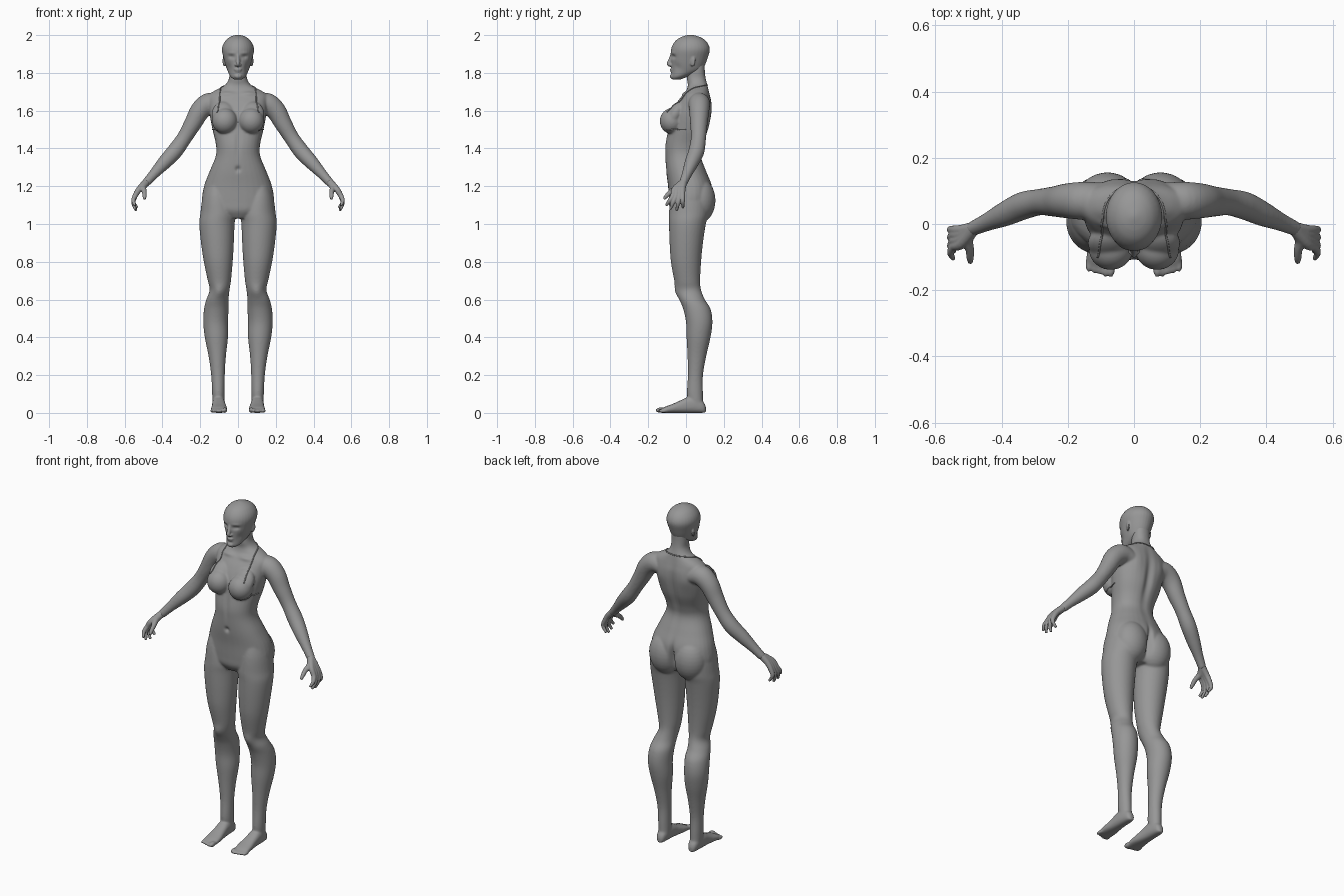
import bpy, bmesh, math
from mathutils import Vector, Matrix

cube = bpy.data.objects.get("Cube")
if cube:
    bpy.data.objects.remove(cube, do_unlink=True)

SIDES = 32
grey = bpy.data.materials.new("plain_grey")
grey.use_nodes = True
COLOR = (0.31, 0.31, 0.31, 1)
grey.diffuse_color = COLOR
grey.node_tree.nodes["Principled BSDF"].inputs["Base Color"].default_value = COLOR


def spline(rows, steps=5):
    """Resample rows of numbers with a Catmull-Rom curve."""
    out = []
    for i in range(len(rows) - 1):
        a, b, c, d = (rows[max(0, min(len(rows) - 1, i + k))] for k in (-1, 0, 1, 2))
        for s in range(steps):
            t = s / steps
            out.append([q + t / 2 * (r - p + t * (2 * p - 5 * q + 4 * r - e
                        + t * (3 * (q - r) + e - p)))
                        for p, q, r, e in zip(a, b, c, d)])
    return out + [list(rows[-1])]


def skin(bm, rings):
    """Bridge rings of points into a closed skin."""
    loops = [[bm.verts.new(p) for p in ring] for ring in rings]
    for a, b in zip(loops, loops[1:]):
        for i in range(len(a)):
            j = (i + 1) % len(a)
            bm.faces.new((a[i], a[j], b[j], b[i]))
    bm.faces.new(loops[0][::-1])
    bm.faces.new(loops[-1])


def oval(center, u, v, power=0.9):
    pts = []
    for i in range(SIDES):
        a = 2 * math.pi * i / SIDES
        c, s = math.cos(a), math.sin(a)
        pts.append(center + u * math.copysign(abs(c) ** power, c)
                   + v * math.copysign(abs(s) ** power, s))
    return pts


def column(bm, rows, power=0.9):
    """Upright part: rows of height, x range, y range."""
    skin(bm, [oval(Vector(((x0 + x1) / 2, (y0 + y1) / 2, z)),
                   Vector(((x1 - x0) / 2, 0, 0)), Vector((0, (y1 - y0) / 2, 0)), power)
              for z, x0, x1, y0, y1 in spline(rows)])


def tube(bm, rows, steps=5):
    """Round limb: rows of x, y, z, radius."""
    pts = spline(rows, steps)
    centers = [Vector(p[:3]) for p in pts]
    rings = []
    for i, p in enumerate(pts):
        way = centers[min(i + 1, len(pts) - 1)] - centers[max(i - 1, 0)]
        u = way.cross(Vector((0.3, 1, 0.2))).normalized()
        v = way.cross(u).normalized()
        rings.append(oval(centers[i], u * p[3], v * p[3], 1))
    skin(bm, rings)


def ball(bm, center, size, axis="Z", turn=0):
    bmesh.ops.create_uvsphere(bm, u_segments=SIDES, v_segments=16, radius=1, matrix=(
        Matrix.Translation(center) @ Matrix.Rotation(turn, 4, axis)
        @ Matrix.Diagonal((*size, 1))))


def finish(name, bm, voxel=None, smooth=0):
    """Mirror the part across x, fuse it into one skin and smooth it."""
    bmesh.ops.recalc_face_normals(bm, faces=bm.faces)
    mesh = bpy.data.meshes.new(name)
    bm.to_mesh(mesh)
    bm.free()
    obj = bpy.data.objects.new(name, mesh)
    bpy.context.collection.objects.link(obj)
    mesh.materials.append(grey)
    mods = obj.modifiers
    mods.new("mirror", "MIRROR").use_mirror_merge = False
    if voxel:
        fuse = mods.new("fuse", "REMESH")
        fuse.mode, fuse.voxel_size = "VOXEL", voxel
        soft = mods.new("soft", "SMOOTH")
        soft.factor, soft.iterations = 0.5, smooth
    bpy.context.view_layer.objects.active = obj
    for mod in [m.name for m in mods]:
        bpy.ops.object.modifier_apply(modifier=mod)
    for poly in obj.data.polygons:
        poly.use_smooth = True
        poly.material_index = 0
    return obj


def sculpt(obj, center, size, push):
    """Push the skin softly around a point, on both sides."""
    for v in obj.data.vertices:
        d = [(a - b) / s for a, b, s in zip((abs(v.co.x), v.co.y, v.co.z), center, size)]
        fall = math.exp(-sum(k * k for k in d))
        side = 1 if v.co.x >= 0 else -1
        v.co += Vector((push[0] * side, push[1], push[2])) * fall


# Torso and neck
bm = bmesh.new()
torso = [(1.03, .08, -.06, .08), (1.07, .16, -.085, .115), (1.12, .19, -.09, .135),
         (1.2, .18, -.095, .138), (1.28, .15, -.105, .108), (1.36, .118, -.11, .08),
         (1.42, .117, -.11, .09), (1.5, .135, -.095, .12), (1.58, .15, -.08, .135),
         (1.64, .155, -.05, .136), (1.68, .155, -.02, .128), (1.705, .125, 0, .122),
         (1.735, .07, .01, .115), (1.77, .048, .005, .105), (1.81, .046, .01, .1),
         (1.86, .045, .02, .1)]
column(bm, [(z, -w, w, f, b) for z, w, f, b in torso])

# Legs
column(bm, [(1.24, .06, .155, -.06, .08), (1.15, .035, .186, -.082, .115),
            (1.06, .012, .199, -.09, .12),
            (1, .018, .205, -.09, .105), (.9, .022, .196, -.087, .09),
            (.8, .028, .181, -.08, .08), (.7, .037, .16, -.062, .075),
            (.65, .045, .15, -.052, .08), (.6, .05, .168, -.035, .1),
            (.55, .05, .18, -.015, .13), (.48, .053, .184, 0, .14),
            (.4, .053, .176, .003, .13), (.3, .064, .156, .008, .107),
            (.2, .07, .142, .01, .09), (.1, .071, .137, .005, .09),
            (.05, .072, .134, .02, .09)], 1)

# Feet with toes
foot = [(.105, .09, .115, .035), (.09, .078, .128, .06), (.05, .071, .135, .085),
        (.01, .068, .137, .084), (-.03, .064, .138, .066), (-.07, .058, .142, .048),
        (-.11, .058, .144, .033), (-.13, .064, .134, .022)]
skin(bm, [oval(Vector(((a + b) / 2, y, top / 2)), Vector(((b - a) / 2, 0, 0)),
               Vector((0, 0, top / 2)), .8) for y, a, b, top in spline(foot)])
for i in range(5):
    r = .015 if i == 0 else .011
    ball(bm, (.07 + .0168 * i, -.135 + .0035 * i * (i > 1), r), (r * .9, .027, r))

# Buttocks and chest
ball(bm, (.08, .07, 1.125), (.095, .086, .12))
ball(bm, (.07, -.075, 1.545), (.067, .064, .068))
ball(bm, (.078, -.058, 1.58), (.062, .04, .075), "X", -.5)

# Arms
tube(bm, [(.09, .07, 1.63, .05), (.15, .07, 1.638, .057), (.2, .07, 1.6, .053),
          (.24, .068, 1.53, .046), (.285, .066, 1.455, .04), (.335, .055, 1.385, .042),
          (.39, .03, 1.325, .037), (.445, .005, 1.265, .027), (.49, -.015, 1.215, .022)])
body = finish("body", bm, .005, 12)
sculpt(body, (0, .13, 1.5), (.022, .06, .16), (0, -.014, 0))
sculpt(body, (0, .15, 1.12), (.014, .07, .08), (0, -.03, 0))
sculpt(body, (0, -.12, 1.29), (.013, .03, .014), (0, .014, 0))
sculpt(body, (0, -.11, 1.43), (.014, .03, .07), (0, .006, 0))
sculpt(body, (.09, .14, 1.6), (.04, .04, .06), (0, .008, 0))
sculpt(body, (.06, -.01, 1.69), (.04, .04, .012), (0, -.008, .003))
sculpt(body, (.1, -.05, .64), (.03, .03, .035), (0, -.008, 0))

# Head with nose, lips, chin and ears
bm = bmesh.new()
head = [(1.765, .02, -.074, -.03), (1.78, .04, -.078, .01), (1.81, .055, -.077, .08),
        (1.84, .066, -.078, .1), (1.88, .077, -.08, .115), (1.92, .085, -.08, .126),
        (1.95, .079, -.07, .119), (1.975, .062, -.05, .099), (1.99, .042, -.025, .073),
        (1.998, .022, 0, .048), (2.002, .005, .018, .03)]
column(bm, [(z, -w, w, f, b) for z, w, f, b in head], 1)
tube(bm, [(0, -.074, 1.9, .008), (0, -.085, 1.865, .01), (0, -.091, 1.848, .011),
          (0, -.08, 1.84, .01)])
ball(bm, (.01, -.082, 1.842), (.009, .009, .007))
ball(bm, (0, -.075, 1.818), (.021, .011, .006))
ball(bm, (0, -.073, 1.809), (.018, .011, .006))
ball(bm, (0, -.074, 1.782), (.02, .012, .013))
ball(bm, (.073, .035, 1.862), (.007, .016, .029), turn=-.4)
face = finish("head", bm, .004, 5)
sculpt(face, (.034, -.07, 1.886), (.018, .03, .011), (0, .009, 0))
sculpt(face, (.036, -.065, 1.905), (.024, .02, .008), (0, -.003, 0))
sculpt(face, (.05, -.05, 1.83), (.016, .03, .02), (-.003, .002, 0))

# Hands: each finger runs from the wrist through its knuckle
bm = bmesh.new()
wrist = (.485, -.013, 1.222, .02)
for y, tip_x, tip_y, tip_z in [(-.018, .532, -.016, 1.085), (-.034, .538, -.05, 1.07),
                               (-.052, .543, -.084, 1.077), (-.069, .545, -.106, 1.098)]:
    tube(bm, [wrist, (.522, y * .8 - .004, 1.185, .016), (.544, y, 1.15, .0135),
              (.554, (y + tip_y) / 2, (1.15 + tip_z) / 2, .0105), (tip_x, tip_y, tip_z, .007)])
tube(bm, [wrist, (.503, -.045, 1.195, .018), (.496, -.078, 1.172, .013),
          (.495, -.102, 1.15, .011), (.494, -.117, 1.132, .007)])
finish("hands", bm, .0035, 2)

# Neck straps and chest band lie on the skin
for name, path in [("neck_straps", [(.108, -.1, 1.59), (.1, -.05, 1.64), (.09, .02, 1.69),
                                    (.07, .08, 1.725), (.03, .11, 1.735), (0, .115, 1.735)]),
                   ("chest_band", [(.11, -.1, 1.5), (.125, -.06, 1.5), (.14, 0, 1.5)])]:
    bm = bmesh.new()
    rows = []
    for p in spline(path, 8):
        hit, spot, normal, _ = body.closest_point_on_mesh(Vector(p))
        rows.append((*(spot + normal * .001), .003))
    tube(bm, rows, 1)
    finish(name, bm)
